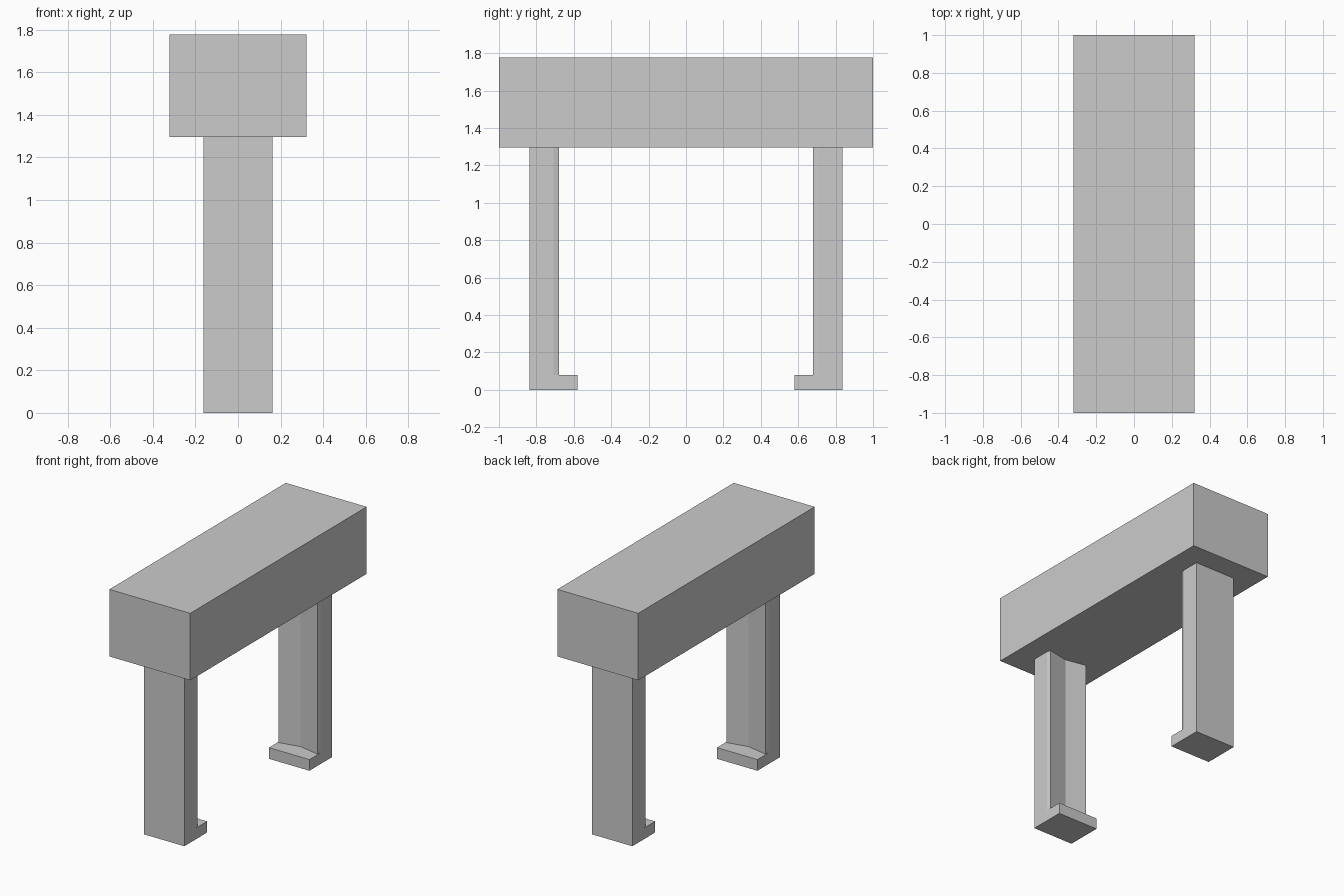
import bpy
import bmesh

if "Cube" in bpy.data.objects:
    bpy.data.objects.remove(bpy.data.objects["Cube"])

TOP, BEAM_Z, FOOT_Z = 1.776, 1.295, 0.08


def prism(name, outline, z0, z1):
    """Extrude a closed XY outline from z0 up to z1."""
    bm = bmesh.new()
    base = bm.faces.new([bm.verts.new((x, y, z0)) for x, y in outline])
    ext = bmesh.ops.extrude_face_region(bm, geom=[base], use_keep_orig=True)
    verts = [v for v in ext["geom"] if isinstance(v, bmesh.types.BMVert)]
    bmesh.ops.translate(bm, verts=verts, vec=(0, 0, z1 - z0))
    bmesh.ops.recalc_face_normals(bm, faces=bm.faces)
    mesh = bpy.data.meshes.new(name)
    bm.to_mesh(mesh)
    bm.free()
    obj = bpy.data.objects.new(name, mesh)
    bpy.context.collection.objects.link(obj)
    return obj


def rect(x, y0, y1):
    return [(-x, y0), (x, y0), (x, y1), (-x, y1)]


# Top beam
prism("beam", rect(0.321, -1, 1), BEAM_Z, TOP)

# Leg section: inner face is a shallow V groove with slightly chamfered edges
half = [(0.161, 0.838), (0.161, 0.708), (0.153, 0.68)]
section = half + [(0, 0.71)] + [(-x, y) for x, y in reversed(half)]

# Legs and inward-pointing feet at both ends
for label, s in (("front", -1), ("back", 1)):
    prism(label + "_leg", [(x, s * y) for x, y in section], FOOT_Z, BEAM_Z)
    prism(label + "_foot", rect(0.161, s * 0.58, s * 0.838), 0, FOOT_Z)
